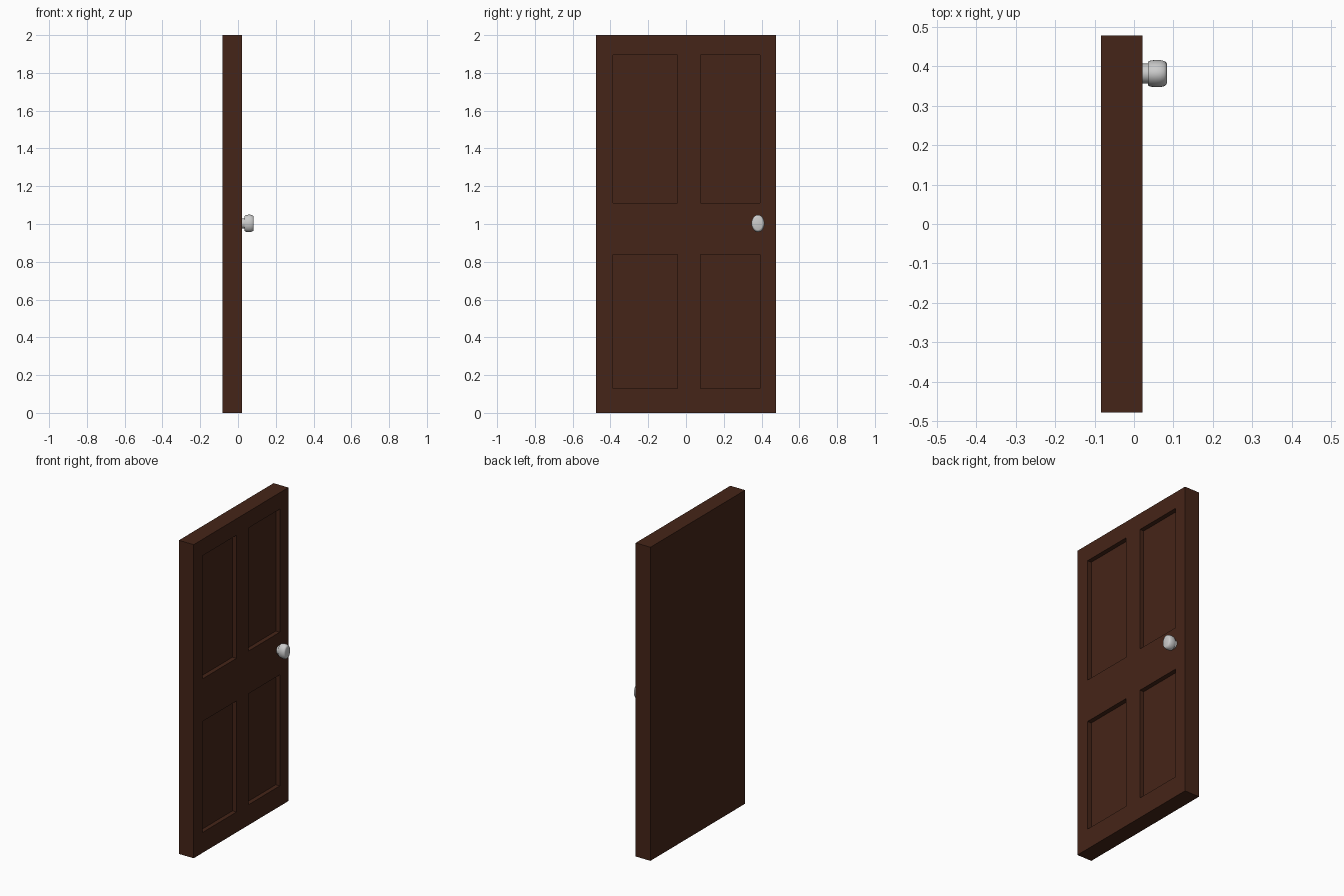
import bpy, bmesh, math
from mathutils import Vector, Matrix

if "Cube" in bpy.data.objects:
    bpy.data.objects.remove(bpy.data.objects["Cube"])

X0, X1, HALF_W, HEIGHT = -0.083, 0.021, 0.477, 2.0
PANEL_Y = [(-0.387, -0.045), (0.078, 0.391)]
PANEL_Z = [(0.13, 0.838), (1.11, 1.895)]
RECESS = 0.028


def add_object(name, bm):
    mesh = bpy.data.meshes.new(name)
    bm.to_mesh(mesh)
    bm.free()
    obj = bpy.data.objects.new(name, mesh)
    bpy.context.collection.objects.link(obj)
    return obj


# Door slab: a box sliced along the panel edges, panels then pushed in
bm = bmesh.new()
bmesh.ops.create_cube(bm, size=1, matrix=Matrix.Translation(
    ((X0 + X1) / 2, 0, HEIGHT / 2)) @ Matrix.Diagonal((X1 - X0, HALF_W * 2, HEIGHT, 1)))
for ranges, normal in ((PANEL_Y, Vector((0, 1, 0))), (PANEL_Z, Vector((0, 0, 1)))):
    for value in (v for pair in ranges for v in pair):
        bmesh.ops.bisect_plane(bm, geom=bm.verts[:] + bm.edges[:] + bm.faces[:],
                               plane_co=normal * value, plane_no=normal)


def is_panel(face):
    c = face.calc_center_median()
    return (face.normal.x > 0.9 and any(a < c.y < b for a, b in PANEL_Y)
            and any(a < c.z < b for a, b in PANEL_Z))


bm.normal_update()
panels = [f for f in bm.faces if is_panel(f)]
result = bmesh.ops.extrude_discrete_faces(bm, faces=panels)
for face in result["faces"]:
    bmesh.ops.translate(bm, verts=face.verts[:], vec=(-RECESS, 0, 0))
bmesh.ops.recalc_face_normals(bm, faces=bm.faces[:])
door = add_object("door_panel", bm)
wood = bpy.data.materials.new("dark_wood")
wood.diffuse_color = (0.06, 0.018, 0.009, 1)
wood.use_nodes = True
wood.node_tree.nodes["Principled BSDF"].inputs["Base Color"].default_value = wood.diffuse_color
door.data.materials.append(wood)


# Knob: oval lathed profile of (x, y radius, z radius) along the x axis
def lathe(name, profile, centre, sides=32):
    bm = bmesh.new()
    rings = []
    for x, ry, rz in profile:
        rings.append([bm.verts.new((x, centre[0] + ry * math.cos(a), centre[1] + rz * math.sin(a)))
                      for a in (2 * math.pi * i / sides for i in range(sides))])
    for a, b in zip(rings, rings[1:]):
        for i in range(sides):
            j = (i + 1) % sides
            bm.faces.new((a[i], a[j], b[j], b[i]))
    bm.faces.new(rings[0])
    bm.faces.new(rings[-1])
    bmesh.ops.recalc_face_normals(bm, faces=bm.faces[:])
    obj = add_object(name, bm)
    bpy.context.view_layer.objects.active = obj
    obj.select_set(True)
    bpy.ops.object.shade_smooth_by_angle(angle=math.radians(40))
    obj.select_set(False)


KNOB = (0.381, 1.003)
lathe("knob_neck", [(0.015, 0.025, 0.027), (0.04, 0.025, 0.027)], KNOB)
lathe("knob_head", [(0.035, 0.030, 0.040), (0.042, 0.033, 0.044), (0.054, 0.0345, 0.046),
                    (0.066, 0.0345, 0.046), (0.076, 0.032, 0.043), (0.081, 0.029, 0.039),
                    (0.083, 0.025, 0.034)], KNOB)
